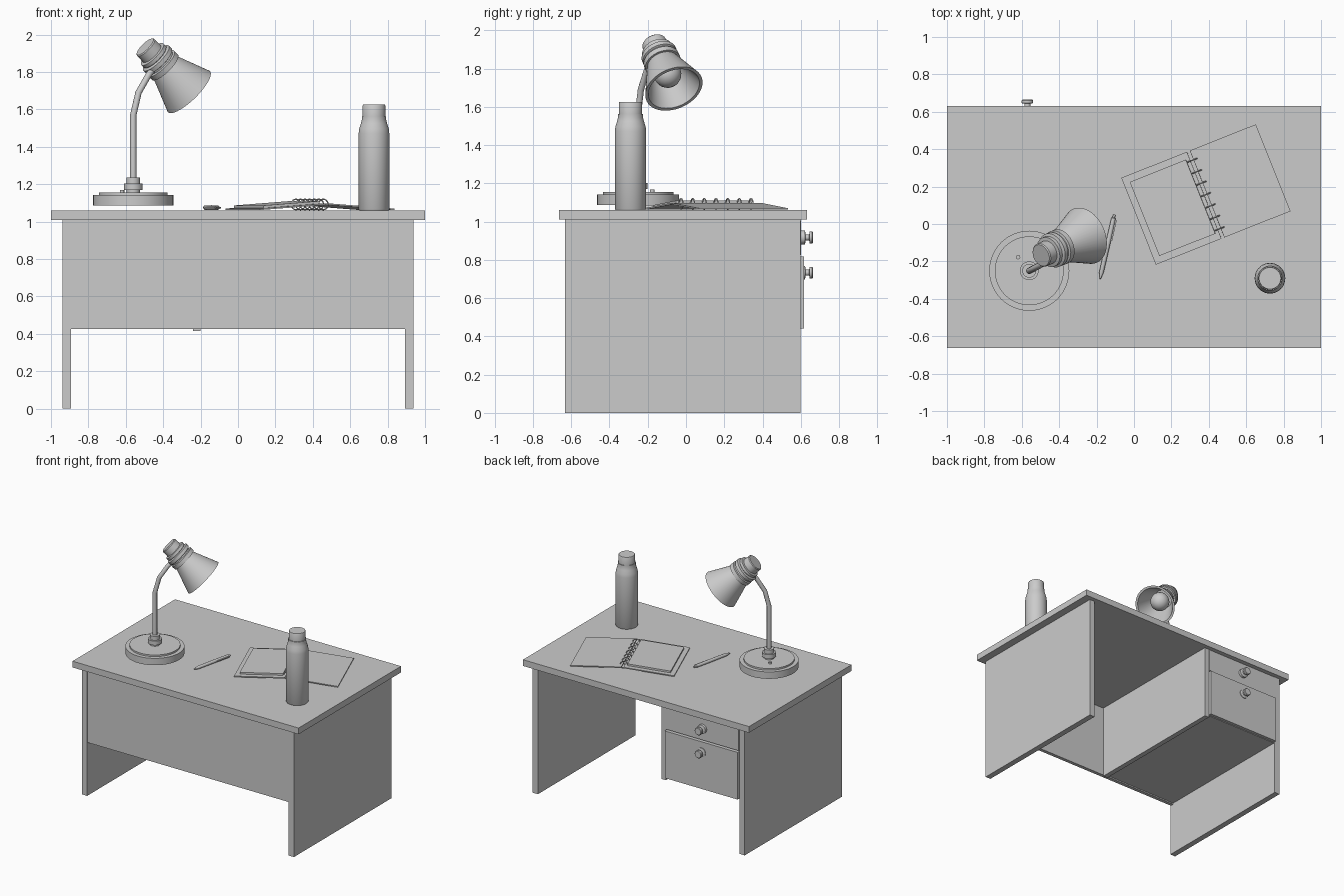
import bpy, bmesh, math
from mathutils import Vector, Matrix

if "Cube" in bpy.data.objects:
    bpy.data.objects.remove(bpy.data.objects["Cube"])


def add_object(name, bm, matrix=Matrix(), smooth=False):
    bmesh.ops.recalc_face_normals(bm, faces=bm.faces)
    mesh = bpy.data.meshes.new(name)
    bm.to_mesh(mesh)
    bm.free()
    ob = bpy.data.objects.new(name, mesh)
    ob.matrix_world = matrix
    bpy.context.collection.objects.link(ob)
    if smooth:
        bpy.ops.object.select_all(action='DESELECT')
        ob.select_set(True)
        bpy.context.view_layer.objects.active = ob
        bpy.ops.object.shade_smooth_by_angle(angle=math.radians(35))
    return ob


def box(name, x, y, z, matrix=Matrix()):
    """Box from (min, max) ranges."""
    bm = bmesh.new()
    bmesh.ops.create_cube(bm, size=1)
    for v in bm.verts:
        v.co = Vector([(r[0] + r[1]) / 2 + c * (r[1] - r[0]) for r, c in zip((x, y, z), v.co)])
    return add_object(name, bm, matrix)


def lathe(name, profile, origin=(0, 0, 0), axis=(0, 0, 1), steps=40, matrix=Matrix()):
    """Turn (radius, height) points round an axis; radius 0 closes the end."""
    bm = bmesh.new()
    rings = []
    for r, h in profile:
        n = steps if r > 0 else 1
        rings.append([bm.verts.new((r * math.cos(2 * math.pi * i / steps),
                                    r * math.sin(2 * math.pi * i / steps), h)) for i in range(n)])
    for a, b in zip(rings, rings[1:]):
        for i in range(steps):
            j = (i + 1) % steps
            quad = [a[i % len(a)], a[j % len(a)], b[j % len(b)], b[i % len(b)]]
            bm.faces.new(list(dict.fromkeys(quad)))
    turn = Vector((0, 0, 1)).rotation_difference(Vector(axis)).to_matrix().to_4x4()
    return add_object(name, bm, matrix @ Matrix.Translation(origin) @ turn, True)


def torus(name, major, minor, matrix, n=20, m=8):
    bm = bmesh.new()
    ring = [[bm.verts.new(((major + minor * math.cos(2 * math.pi * j / m)) * math.cos(2 * math.pi * i / n),
                           minor * math.sin(2 * math.pi * j / m),
                           (major + minor * math.cos(2 * math.pi * j / m)) * math.sin(2 * math.pi * i / n)))
             for j in range(m)] for i in range(n)]
    for i in range(n):
        for j in range(m):
            k, l = (i + 1) % n, (j + 1) % m
            bm.faces.new((ring[i][j], ring[k][j], ring[k][l], ring[i][l]))
    return add_object(name, bm, matrix, True)


# Desk carcass
TOP = 1.06
box("desktop", (-1, 1), (-.663, .632), (1.01, TOP))
box("left_side_panel", (-.938, -.892), (-.633, .598), (0, 1.01))
box("right_side_panel", (.892, .938), (-.633, .598), (0, 1.01))
box("modesty_panel", (-.892, .892), (-.628, -.6), (.425, 1.01))

# Drawer cabinet
box("cabinet_divider", (-.24, -.2), (-.6, .598), (.415, 1.01))
box("cabinet_bottom", (-.892, -.24), (-.6, .59), (.435, .46))
box("upper_drawer_front", (-.888, -.244), (.575, .602), (.825, 1.005))
box("lower_drawer_front", (-.888, -.244), (.575, .616), (.44, .817))
for label, z in (("upper", .917), ("lower", .733)):
    lathe(label + "_drawer_knob",
          [(0, 0), (.036, 0), (.036, .022), (.016, .026), (.016, .044), (.031, .046), (.031, .06), (.026, .065), (0, .065)],
          (-.57, .6, z), (0, 1, 0), 24)

# Lamp base, collar and button
LX, LY = -.56, -.25
lathe("lamp_base", [(0, 1.087), (.214, 1.087), (.214, 1.142), (.184, 1.142), (.184, 1.155), (0, 1.155)],
      (LX, LY, 0), steps=64)
lathe("lamp_collar", [(0, 1.15), (.035, 1.15), (.035, 1.17), (.05, 1.17), (.05, 1.203), (.037, 1.203), (.037, 1.235), (0, 1.235)],
      (LX, LY, 0), steps=32)
lathe("lamp_button", [(0, 1.15), (.012, 1.15), (.012, 1.168), (0, 1.168)], (-.62, -.177, 0), steps=16)

# Lamp neck
curve = bpy.data.curves.new("lamp_neck", 'CURVE')
curve.dimensions = '3D'
curve.bevel_depth = .017
curve.bevel_resolution = 3
curve.use_fill_caps = True
path = [(LX, LY, 1.2), (LX, LY, 1.57), (-.532, -.236, 1.69), (-.475, -.205, 1.79), (-.425, -.15, 1.845)]
spline = curve.splines.new('POLY')
spline.points.add(len(path) - 1)
for p, co in zip(spline.points, path):
    p.co = (*co, 1)
bpy.context.collection.objects.link(bpy.data.objects.new("lamp_neck", curve))

# Lamp head: ridged socket, open shade and bulb along one tilted axis
HEAD, AIM = Vector((-.497, -.168, 1.935)), Vector((.667, .298, -.682)).normalized()
lathe("lamp_socket",
      [(0, 0), (.06, 0), (.065, .006), (.065, .055), (.083, .058), (.083, .078), (.078, .082), (.095, .088),
       (.095, .112), (.085, .116), (.085, .126), (.097, .13), (.097, .16), (0, .16)], HEAD, AIM)
lathe("lamp_shade", [(0, .15), (.082, .15), (.157, .352), (.14, .352), (.07, .165), (0, .165)], HEAD, AIM, 48)
bulb = [(.072 * math.sin(math.pi * i / 12), .24 - .072 * math.cos(math.pi * i / 12)) for i in range(1, 12)]
lathe("lamp_bulb", [(0, .168)] + bulb + [(0, .312)], HEAD, AIM, 32)

# Bottle
BOTTLE = (.727, -.29, 0)
lathe("bottle_body",
      [(0, TOP), (.078, TOP), (.082, 1.066), (.082, 1.472), (.079, 1.497), (.07, 1.525), (.065, 1.545), (.065, 1.563), (0, 1.563)], BOTTLE)
lathe("bottle_cap", [(0, 1.56), (.061, 1.56), (.061, 1.62), (.058, 1.626), (0, 1.626)], BOTTLE)

# Pen with clip
start, end = Vector((-.182, -.294, 1.075)), Vector((-.105, .05, 1.075))
length, aim = (end - start).length, (end - start).normalized()
lathe("pen", [(0, 0), (.004, .002), (.012, .035), (.013, .2), (.012, length - .02), (.007, length - .015), (.007, length), (0, length)],
      start, aim, 16)
box("pen_clip", (.011, .019), (length - .14, length - .025), (-.004, .004),
    Matrix.Translation(start) @ Matrix.Rotation(math.atan2(aim.y, aim.x) - math.pi / 2, 4, 'Z'))

# Open spiral notebook, tented at the spine
BOOK = Matrix.Translation((.383, .157, 0)) @ Matrix.Rotation(math.radians(21.7), 4, 'Z')
tilt = math.radians(4.2)
left = BOOK @ Matrix.Translation((-.385, 0, TOP + .002)) @ Matrix.Rotation(-tilt, 4, 'Y')
right = BOOK @ Matrix.Translation((.388, 0, TOP + .002)) @ Matrix.Rotation(tilt, 4, 'Y')
box("notebook_back_cover", (0, .378), (-.25, .25), (0, .008), left)
box("notebook_front_cover", (-.381, 0), (-.25, .25), (0, .008), right)
box("notebook_pages", (.035, .358), (-.213, .213), (.008, .022), left)
for i in range(7):
    torus(f"notebook_ring_{i + 1}", .028, .0035, BOOK @ Matrix.Translation((0, -.197 + i * .394 / 6, 1.092)))
